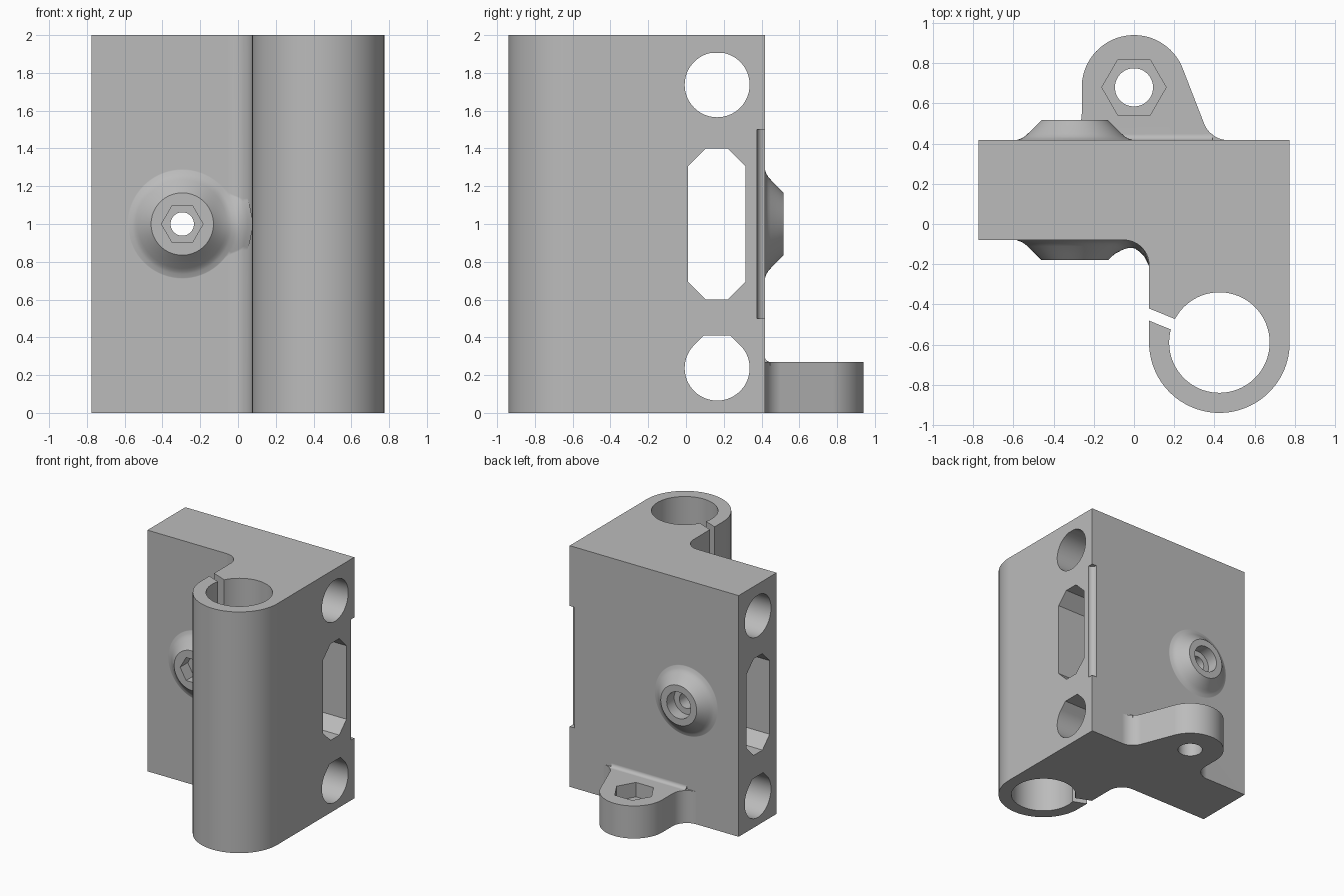
import bpy, bmesh, math
from mathutils import Vector, Matrix

if "Cube" in bpy.data.objects:
    bpy.data.objects.remove(bpy.data.objects["Cube"], do_unlink=True)

grey = bpy.data.materials.new("plain grey")
grey.use_nodes = True
COLOUR = (0.5, 0.5, 0.5, 1)
grey.diffuse_color = COLOUR
grey.node_tree.nodes["Principled BSDF"].inputs["Base Color"].default_value = COLOUR

WALL_F, WALL_B = -0.08, 0.417
BOLT_X, BOLT_Z = -0.295, 1.0


def finish(bm, name):
    bmesh.ops.recalc_face_normals(bm, faces=bm.faces)
    mesh = bpy.data.meshes.new(name)
    bm.to_mesh(mesh)
    bm.free()
    mesh.materials.append(grey)
    ob = bpy.data.objects.new(name, mesh)
    bpy.context.collection.objects.link(ob)
    return ob


def arc(cx, cy, r, a0, a1, n=24):
    angles = [math.radians(a0 + (a1 - a0) * i / n) for i in range(n + 1)]
    return [(cx + r * math.cos(a), cy + r * math.sin(a)) for a in angles]


def prism(name, pts, lo, hi, axis="z"):
    """Extrude a 2D outline along an axis: z takes (x,y), x takes (y,z), y takes (x,z)."""
    place = {"z": lambda p, h: (p[0], p[1], h),
             "x": lambda p, h: (h, p[0], p[1]),
             "y": lambda p, h: (p[0], h, p[1])}[axis]
    bm = bmesh.new()
    a = [bm.verts.new(place(p, lo)) for p in pts]
    b = [bm.verts.new(place(p, hi)) for p in pts]
    bm.faces.new(a)
    bm.faces.new(b)
    for i in range(len(pts)):
        j = (i + 1) % len(pts)
        bm.faces.new((a[i], a[j], b[j], b[i]))
    return finish(bm, name)


def disc(cx, cy, r, n=64):
    return arc(cx, cy, r, 0, 360, n)[:-1]


def boss(name, wall, out, blend):
    """Flared round boss; blend lifts its +x side into the inner corner."""
    # radius, height, height at the blended side
    flare = [(0.165, 0.10, 0.10), (0.20, 0.065, 0.068), (0.235, 0.031, 0.05),
             (0.25, 0.018, 0.044), (0.265, 0.009, 0.04), (0.285, 0.002, 0.039),
             (0.30, -0.004, 0.042), (0.325, -0.01, 0.06), (0.345, -0.015, 0.08),
             (0.37, -0.02, 0.13)]
    if not blend:
        flare = flare[:7]
    n = 72
    bm = bmesh.new()
    rings = []
    for r, d0, d1 in flare + [(flare[-1][0], -0.04, -0.04)]:
        ring = []
        for i in range(n):
            a = math.tau * i / n
            signed = (a + math.pi) % math.tau - math.pi
            fade = math.cos(signed * 2.2) ** 2 if blend and abs(signed) < math.pi / 4.4 else 0
            d = d0 + (d1 - d0) * fade
            ring.append(bm.verts.new((BOLT_X + r * math.cos(a), wall + out * d,
                                      BOLT_Z + r * math.sin(a))))
        rings.append(ring)
    for lower, upper in zip(rings, rings[1:]):
        for i in range(n):
            j = (i + 1) % n
            bm.faces.new((lower[i], lower[j], upper[j], upper[i]))
    bm.faces.new(rings[0])
    bm.faces.new(rings[-1])
    return finish(bm, name)


def combine(target, other, operation):
    bpy.context.view_layer.objects.active = target
    mod = target.modifiers.new(operation, "BOOLEAN")
    mod.operation = operation
    mod.solver = "EXACT"
    mod.object = other
    bpy.ops.object.modifier_apply(modifier=mod.name)
    bpy.data.objects.remove(other, do_unlink=True)


# Plate, arm and rod sleeve in one outline
TUBE = (0.425, -0.59)
outline = [(-0.775, WALL_B), (-0.775, WALL_F)]
outline += arc(-0.05, -0.205, 0.125, 90, 0, 16)
outline += arc(*TUBE, 0.35, 180, 360, 48)
outline += [(0.775, WALL_B)]
body = prism("carriage_body", outline, 0, 2)

# Mounting lug with flared roots and a small fillet above it
lug = arc(-0.39, WALL_B + 0.13, 0.13, 270, 360, 12)
lug += arc(0, 0.68, 0.26, 180, 22, 40)
lug += arc(0.47, WALL_B + 0.13, 0.13, 202, 270, 10)
lug += [(0.47, WALL_B - 0.03), (-0.39, WALL_B - 0.03)]
combine(body, prism("lug", lug, 0, 0.27), "UNION")
root = [(WALL_B - 0.02, 0.25), (WALL_B + 0.03, 0.25)]
root += arc(WALL_B + 0.03, 0.30, 0.03, 270, 180, 8) + [(WALL_B - 0.02, 0.30)]
combine(body, prism("lug_fillet", root, -0.30, 0.39, "x"), "UNION")

# Clamp bolt bosses on both sides
combine(body, boss("front_boss", WALL_F, -1, True), "UNION")
combine(body, boss("back_boss", WALL_B, 1, False), "UNION")

# Sleeve bore and its slanted slit
cutters = [prism("bore", disc(*TUBE, 0.25, 96), -0.1, 2.1)]
turn = Matrix.Rotation(math.radians(-22), 2)
slit = [turn @ Vector(p) + Vector((0.13, -0.473))
        for p in ((-0.12, -0.028), (0.12, -0.028), (0.12, 0.028), (-0.12, 0.028))]
cutters.append(prism("slit", slit, -0.1, 2.1))

# Two cross bores with flattened tops, and the long chamfered window
for z in (0.237, 1.737):
    r = 0.172
    drop = arc(0.165, z, r, 135, 405, 56)
    flat = r * math.tan(math.pi / 8)
    if z < 1:
        drop += [(0.165 + flat, z + r), (0.165 - flat, z + r)]
    else:
        drop = [(y, min(h, z + r * 0.985)) for y, h in disc(0.165, z, r)]
    cutters.append(prism("cross_bore", drop, -1, 1, "x"))
y0, y1, z0, z1, c = 0.01, 0.315, 0.6, 1.4, 0.095
window = [(y0 + c, z0), (y1 - c, z0), (y1, z0 + c), (y1, z1 - c),
          (y1 - c, z1), (y0 + c, z1), (y0, z1 - c), (y0, z0 + c)]
cutters.append(prism("window", window, -1, 1, "x"))

# Clamp bolt hole, nut pocket in front, round counterbore behind
cutters.append(prism("bolt_hole", disc(BOLT_X, BOLT_Z, 0.062, 40), -0.4, 0.7, "y"))
cutters.append(prism("nut_pocket", disc(BOLT_X, BOLT_Z, 0.11, 6), -0.4, -0.08, "y"))
cutters.append(prism("counterbore", disc(BOLT_X, BOLT_Z, 0.11, 48), 0.42, 0.7, "y"))

# Lug hole and nut pocket
cutters.append(prism("lug_hole", disc(0, 0.68, 0.095, 48), -0.1, 0.5))
cutters.append(prism("lug_pocket", disc(0, 0.68, 0.16, 6), 0.15, 0.5))

# Rounded relief along the back corner
cutters.append(prism("corner_relief", disc(0.775, WALL_B, 0.042, 32), 0.5, 1.5))

for cutter in cutters:
    combine(body, cutter, "DIFFERENCE")

# Smooth the curves, keep the edges sharp
bpy.ops.object.select_all(action="DESELECT")
body.select_set(True)
bpy.context.view_layer.objects.active = body
bpy.ops.object.shade_smooth_by_angle(angle=math.radians(30))
weighted = body.modifiers.new("weighted_normals", "WEIGHTED_NORMAL")
weighted.keep_sharp = True
